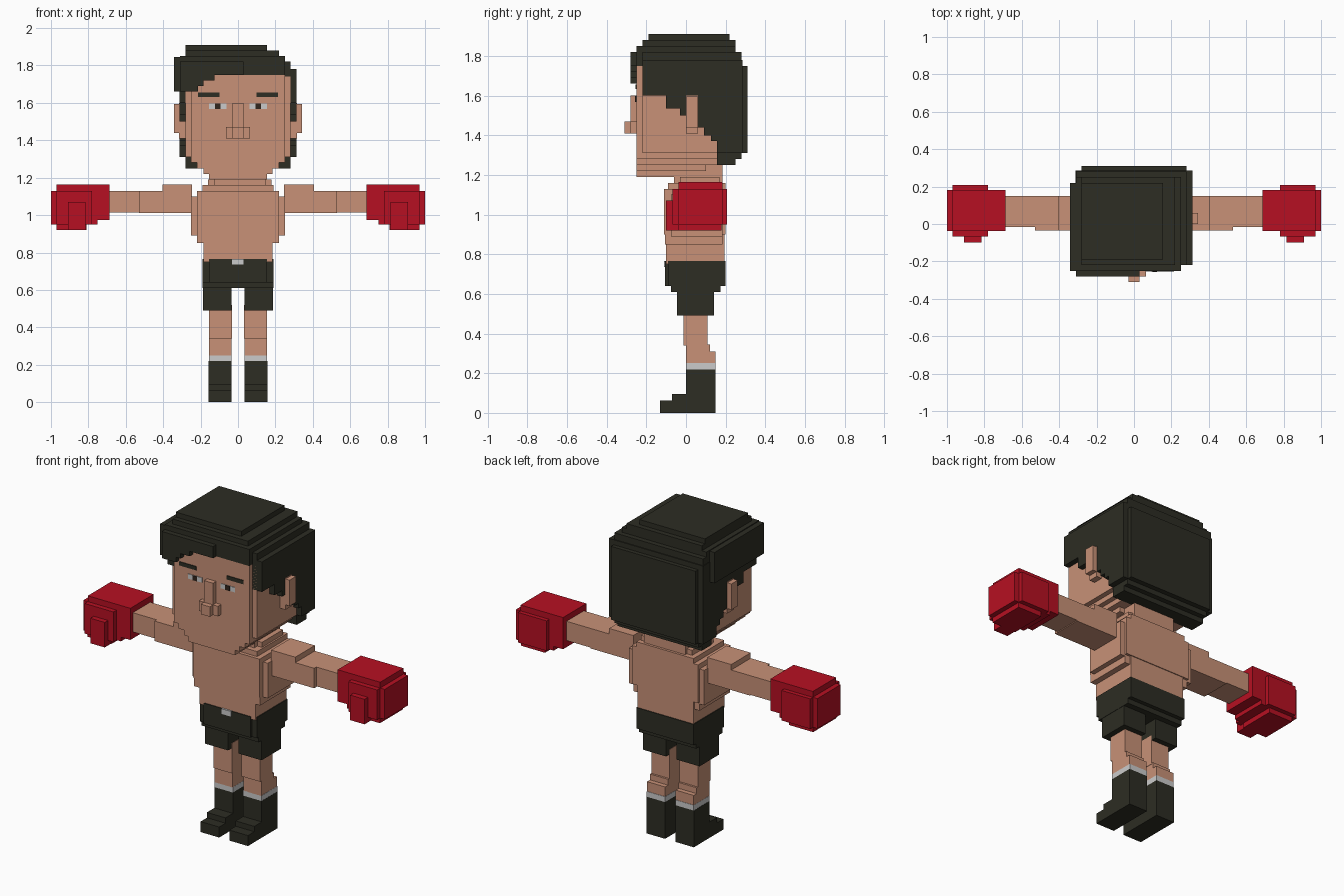
import bpy, bmesh
from mathutils import Matrix, Vector


def material(name, rgb):
    m = bpy.data.materials.new(name)
    m.diffuse_color = (*rgb, 1)
    return m


SKIN = material("skin", (0.58, 0.285, 0.185))
DARK = material("dark_cloth_and_hair", (0.026, 0.026, 0.017))
RED = material("glove_red", (0.47, 0.005, 0.016))
WHITE = material("white", (0.6, 0.6, 0.6))
PUPIL = material("pupil_brown", (0.03, 0.018, 0.012))


def part(name, mat, boxes, side=1):
    """One blocky part; each box is (x0, x1, y0, y1, z0, z1); side=-1 mirrors it in x."""
    bm = bmesh.new()
    for x0, x1, y0, y1, z0, z1 in boxes:
        x0, x1 = sorted((x0 * side, x1 * side))
        size = (x1 - x0, y1 - y0, z1 - z0)
        centre = Vector(((x0 + x1) / 2, (y0 + y1) / 2, (z0 + z1) / 2))
        bmesh.ops.create_cube(bm, size=1, matrix=Matrix.Translation(centre) @ Matrix.Diagonal((*size, 1)))
    mesh = bpy.data.meshes.new(name)
    bm.to_mesh(mesh)
    bm.free()
    mesh.materials.append(mat)
    ob = bpy.data.objects.new(name, mesh)
    bpy.context.collection.objects.link(ob)
    return ob


def pair(name, mat, boxes):
    part("left_" + name, mat, boxes, 1)
    part("right_" + name, mat, boxes, -1)


# Head with stepped jaw
part("head", SKIN, [
    (-0.28, 0.28, -0.22, 0.20, 1.31, 1.74),
    (-0.25, 0.25, -0.25, 0.20, 1.28, 1.75),
    (-0.22, 0.22, -0.25, 0.18, 1.25, 1.30),
    (-0.185, 0.185, -0.25, 0.10, 1.22, 1.27),
    (-0.155, 0.155, -0.25, -0.06, 1.19, 1.24),
])
part("nose", SKIN, [
    (-0.03, 0.03, -0.28, -0.24, 1.41, 1.60),
    (-0.063, 0.063, -0.28, -0.24, 1.41, 1.47),
    (-0.03, 0.03, -0.31, -0.24, 1.41, 1.47),
])
pair("ear", SKIN, [
    (0.27, 0.315, 0.0, 0.06, 1.41, 1.60),
    (0.27, 0.343, 0.0, 0.06, 1.44, 1.595),
])

# Face details as thin plates
pair("eyebrow", DARK, [(0.10, 0.213, -0.254, -0.24, 1.632, 1.655)])
pair("eye_white", WHITE, [(0.062, 0.156, -0.253, -0.24, 1.568, 1.597)])
pair("pupil", PUPIL, [(0.094, 0.124, -0.256, -0.24, 1.568, 1.597)])

# Hair: crown layers, stepped sides and back, swept fringe
crown = [
    (-0.28, 0.155, -0.19, 0.22, 1.80, 1.91),
    (-0.28, 0.22, -0.22, 0.25, 1.78, 1.88),
    (-0.31, 0.25, -0.25, 0.25, 1.75, 1.85),
    (-0.31, 0.28, -0.22, 0.28, 1.74, 1.82),
]
sides = [(-0.22, -0.10, 1.60), (-0.10, -0.03, 1.535), (-0.03, 0.06, 1.50), (0.06, 0.09, 1.44),
         (0.09, 0.125, 1.40), (0.125, 0.157, 1.37), (0.157, 0.285, 1.31)]
side_hair = [(-0.313, 0.313, y0, y1, z, 1.78) for y0, y1, z in sides]
back = [(-0.28, 0.28, 0.157, 0.25, 1.25, 1.40), (-0.28, 0.28, 0.20, 0.28, 1.28, 1.40),
        (-0.28, 0.28, 0.20, 0.31, 1.31, 1.75)]
fringe = [
    (-0.343, -0.28, -0.25, 0.22, 1.66, 1.845),
    (-0.31, -0.215, -0.28, -0.20, 1.66, 1.82),
    (-0.22, -0.185, -0.28, -0.20, 1.69, 1.82),
    (-0.19, -0.125, -0.28, -0.20, 1.72, 1.82),
    (-0.13, 0.03, -0.28, -0.20, 1.75, 1.82),
]
part("hair", DARK, crown + side_hair + back + fringe)

# Neck and torso
part("neck", SKIN, [
    (-0.125, 0.15, -0.06, 0.185, 1.10, 1.28),
    (-0.16, 0.18, -0.03, 0.17, 1.10, 1.19),
    (-0.19, 0.19, -0.09, 0.20, 1.10, 1.16),
])
part("torso", SKIN, [
    (-0.22, 0.22, -0.11, 0.20, 0.90, 1.13),
    (-0.25, 0.25, -0.075, 0.185, 0.89, 1.10),
    (-0.22, 0.22, -0.105, 0.185, 0.85, 0.95),
    (-0.185, 0.185, -0.10, 0.195, 0.75, 0.90),
])

# Arms
pair("arm", SKIN, [
    (0.245, 0.405, -0.035, 0.15, 1.01, 1.163),
    (0.40, 0.53, -0.035, 0.15, 1.01, 1.13),
    (0.52, 0.70, -0.015, 0.15, 1.015, 1.13),
])

# Boxing gloves: cuff, padded fist and thumb
pair("glove", RED, [
    (0.688, 0.97, -0.038, 0.183, 0.975, 1.165),
    (0.75, 1.0, -0.038, 0.183, 0.95, 1.13),
    (0.78, 0.97, -0.068, 0.208, 0.95, 1.13),
    (0.81, 0.97, -0.04, 0.18, 0.92, 1.05),
    (0.815, 0.91, -0.10, 0.0, 0.92, 1.07),
])

# Shorts and buckle
part("shorts", DARK, [
    (-0.19, 0.19, -0.09, 0.20, 0.64, 0.765),
    (-0.155, 0.155, -0.105, 0.0, 0.64, 0.765),
    (-0.19, 0.19, -0.075, 0.175, 0.61, 0.70),
])
pair("shorts_leg", DARK, [(0.035, 0.188, -0.045, 0.14, 0.49, 0.63)])
part("buckle", WHITE, [(-0.033, 0.03, -0.111, -0.10, 0.735, 0.766)])

# Legs, sock bands and boots
pair("leg", SKIN, [
    (0.033, 0.155, -0.012, 0.108, 0.34, 0.52),
    (0.035, 0.155, 0.0, 0.12, 0.25, 0.345),
    (0.035, 0.155, 0.0, 0.148, 0.25, 0.31),
])
pair("sock_band", WHITE, [(0.034, 0.156, 0.0, 0.15, 0.22, 0.252)])
pair("boot", DARK, [
    (0.034, 0.157, 0.0, 0.15, 0.0, 0.22),
    (0.034, 0.157, -0.07, 0.02, 0.0, 0.095),
    (0.034, 0.157, -0.13, 0.02, 0.0, 0.063),
])
